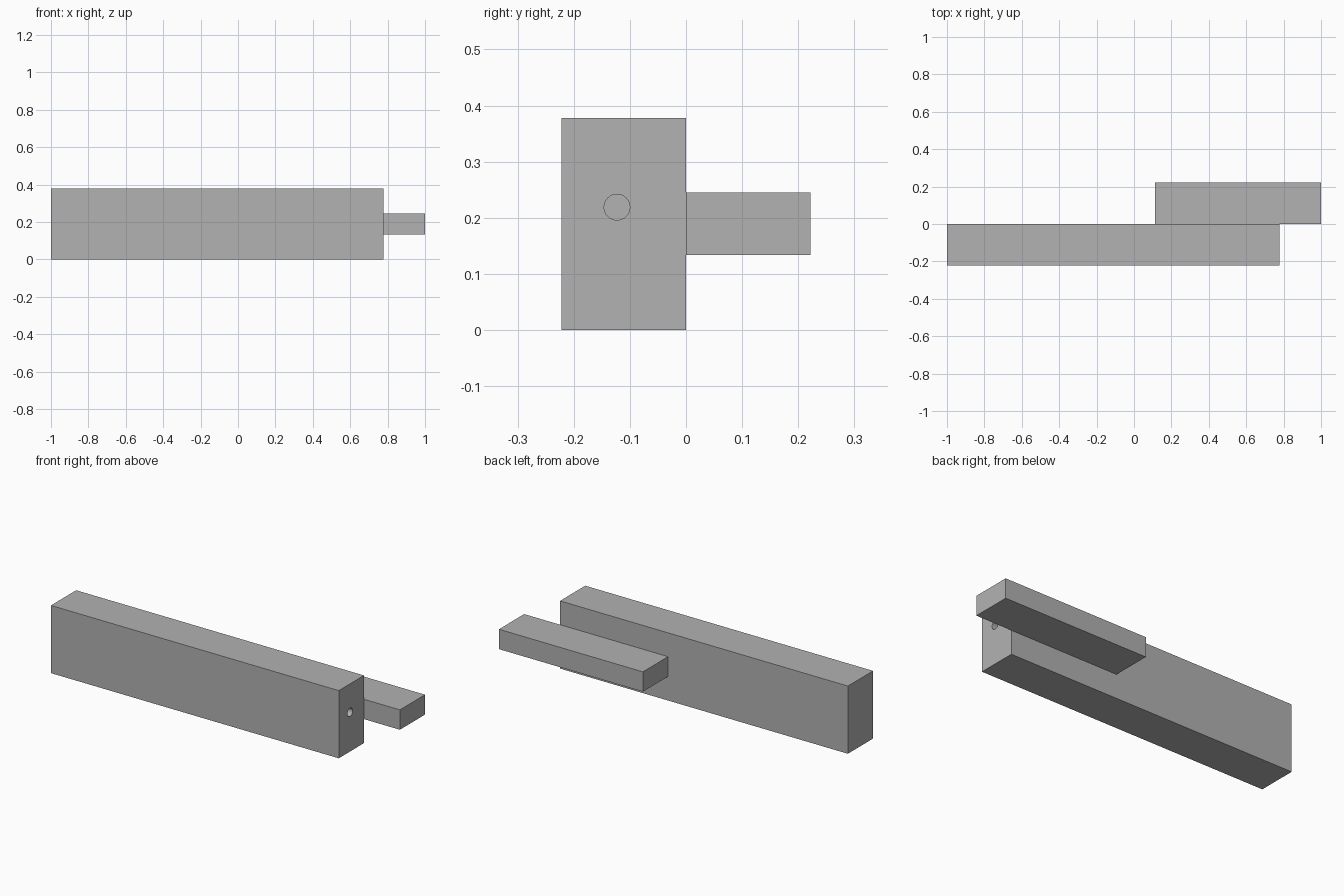
import bpy
import math

old = bpy.data.objects.get("Cube")
if old:
    bpy.data.objects.remove(old, do_unlink=True)

# One plain grey for everything
grey = bpy.data.materials.new("plain_grey")
grey.use_nodes = True
colour = (0.447, 0.447, 0.447, 1)
grey.diffuse_color = colour
grey.node_tree.nodes["Principled BSDF"].inputs["Base Color"].default_value = colour


def box(name, low, high):
    """Box between two opposite corners."""
    centre = [(a + b) / 2 for a, b in zip(low, high)]
    bpy.ops.mesh.primitive_cube_add(size=1, location=centre)
    obj = bpy.context.object
    obj.name = name
    obj.scale = [b - a for a, b in zip(low, high)]
    bpy.ops.object.transform_apply(location=False, rotation=False, scale=True)
    obj.data.materials.append(grey)
    return obj


# Long beam and the short bar fixed to its back
beam = box("beam", (-1, -0.222, 0), (0.778, 0, 0.378))
box("side_bar", (0.111, 0, 0.134), (1, 0.222, 0.245))

# Blind hole drilled into the beam's left end
hole_depth = 0.2
bpy.ops.mesh.primitive_cylinder_add(
    vertices=32, radius=0.023, depth=2 * hole_depth,
    location=(0.778, -0.123, 0.219), rotation=(0, math.pi / 2, 0))
drill = bpy.context.object
drill.name = "hole_cutter"
drill.hide_render = True
drill.data.materials.append(grey)

cut = beam.modifiers.new("end_hole", 'BOOLEAN')
cut.operation = 'DIFFERENCE'
cut.solver = 'EXACT'
cut.object = drill

# Bake the hole, then discard the cutter
bpy.ops.object.select_all(action='DESELECT')
beam.select_set(True)
bpy.context.view_layer.objects.active = beam
bpy.ops.object.modifier_apply(modifier=cut.name)
bpy.data.objects.remove(drill, do_unlink=True)
bpy.ops.object.shade_smooth_by_angle(angle=math.radians(30))
